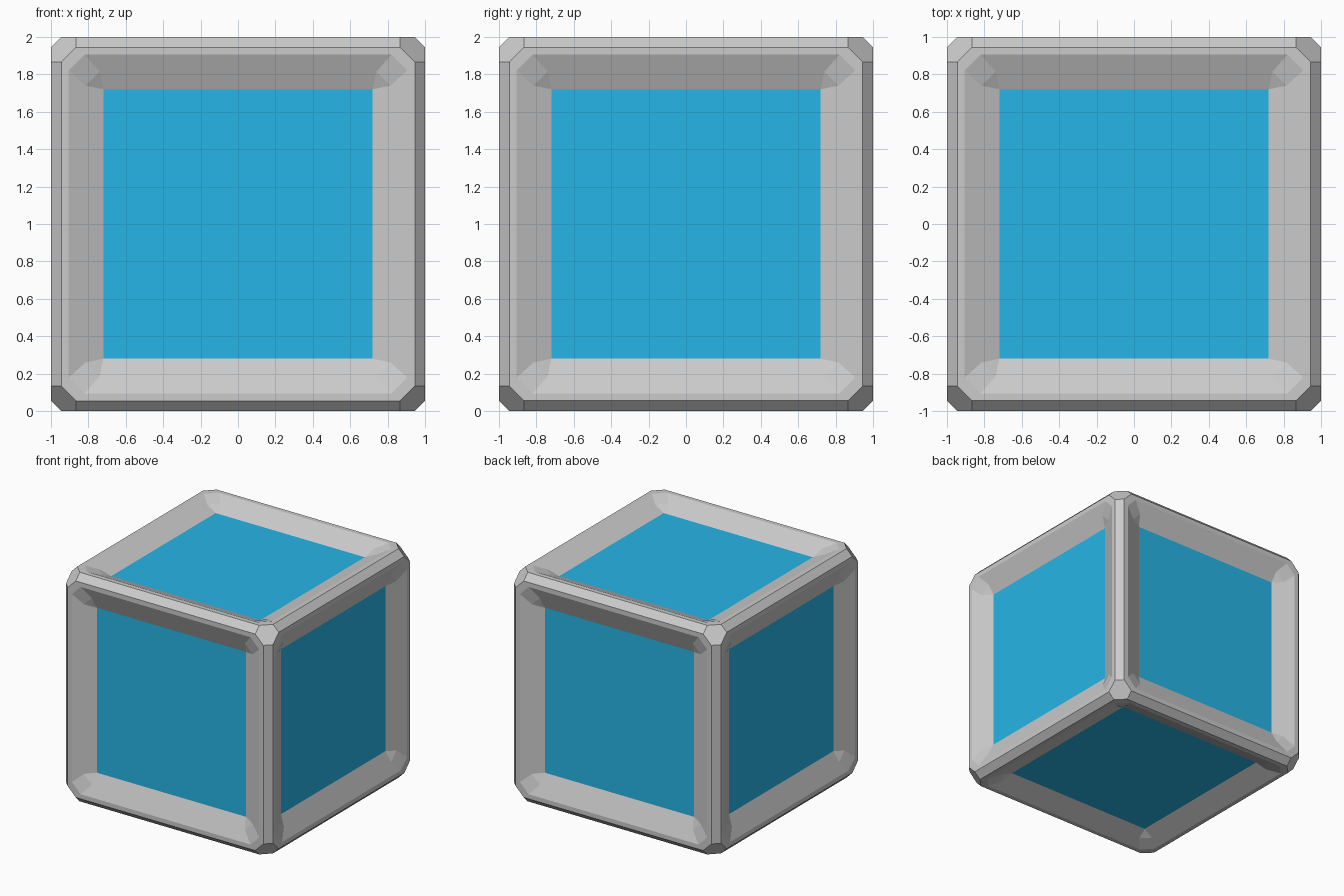
import bpy, bmesh
from itertools import permutations, product
from mathutils import Vector

if "Cube" in bpy.data.objects:
    bpy.data.objects.remove(bpy.data.objects["Cube"])

CHAMFER, CORNER = 0.945, 0.867        # outer rim octagon
RIM, RIM_C = 0.905, 0.82              # inner rim octagon
MID_A, MID_B = 0.815, 0.74            # lower end of the corner gusset
PANEL, DEPTH = 0.72, 0.92             # panel half width and offset
LIFT = Vector((0, 0, 1))

# Outer body: cube with chamfered edges and hexagonal cut corners
bm = bmesh.new()
for p in set(permutations((1, CHAMFER, CORNER))):
    for s in product((-1, 1), repeat=3):
        bm.verts.new([a * b for a, b in zip(p, s)])
bmesh.ops.convex_hull(bm, input=bm.verts)
bmesh.ops.dissolve_limit(bm, angle_limit=0.02, verts=bm.verts, edges=bm.edges)
flat = [f for f in bm.faces if max(abs(c) for c in f.normal) > 0.99]
bmesh.ops.delete(bm, geom=flat, context='FACES_ONLY')


def add_face(points):
    bm.faces.new([bm.verts.new(p) for p in points])


def slope_height(v):
    t = (RIM - v) / (RIM - PANEL)
    return 1 + (DEPTH - 1) * t


# Recessed border on every side of the cube
for axis, sign in product(range(3), (-1, 1)):
    n = Vector([sign if i == axis else 0 for i in range(3)])
    u = Vector([1 if i == (axis + 1) % 3 else 0 for i in range(3)])
    for _ in range(4):
        v = n.cross(u)

        def at(a, b, h=1.0):
            return u * a + v * b + n * h

        hm = slope_height(MID_A)
        # flat rim: straight strip and corner strip
        add_face([at(-CORNER, CHAMFER), at(CORNER, CHAMFER), at(RIM_C, RIM), at(-RIM_C, RIM)])
        add_face([at(CORNER, CHAMFER), at(CHAMFER, CORNER), at(RIM, RIM_C), at(RIM_C, RIM)])
        # sloping side
        add_face([at(-RIM_C, RIM), at(RIM_C, RIM), at(MID_B, MID_A, hm),
                  at(PANEL, PANEL, DEPTH), at(-PANEL, PANEL, DEPTH), at(-MID_B, MID_A, hm)])
        # corner gusset
        add_face([at(RIM_C, RIM), at(RIM, RIM_C), at(MID_A, MID_B, hm), at(MID_B, MID_A, hm)])
        add_face([at(MID_B, MID_A, hm), at(MID_A, MID_B, hm), at(PANEL, PANEL, DEPTH)])
        u = v

bmesh.ops.remove_doubles(bm, verts=bm.verts, dist=0.0005)
bmesh.ops.recalc_face_normals(bm, faces=bm.faces)
bmesh.ops.translate(bm, verts=bm.verts, vec=LIFT)
mesh = bpy.data.meshes.new("frame")
bm.to_mesh(mesh)
bm.free()
frame = bpy.data.objects.new("frame", mesh)
bpy.context.collection.objects.link(frame)

# Blue core, seen through the six openings as recessed panels
bpy.ops.mesh.primitive_cube_add(size=2 * DEPTH, location=LIFT)
core = bpy.context.object
core.name = "panel_core"
blue = bpy.data.materials.new("blue")
blue.diffuse_color = (0.02, 0.46, 0.8, 1)
blue.use_nodes = True
blue.node_tree.nodes["Principled BSDF"].inputs["Base Color"].default_value = blue.diffuse_color
core.data.materials.append(blue)
